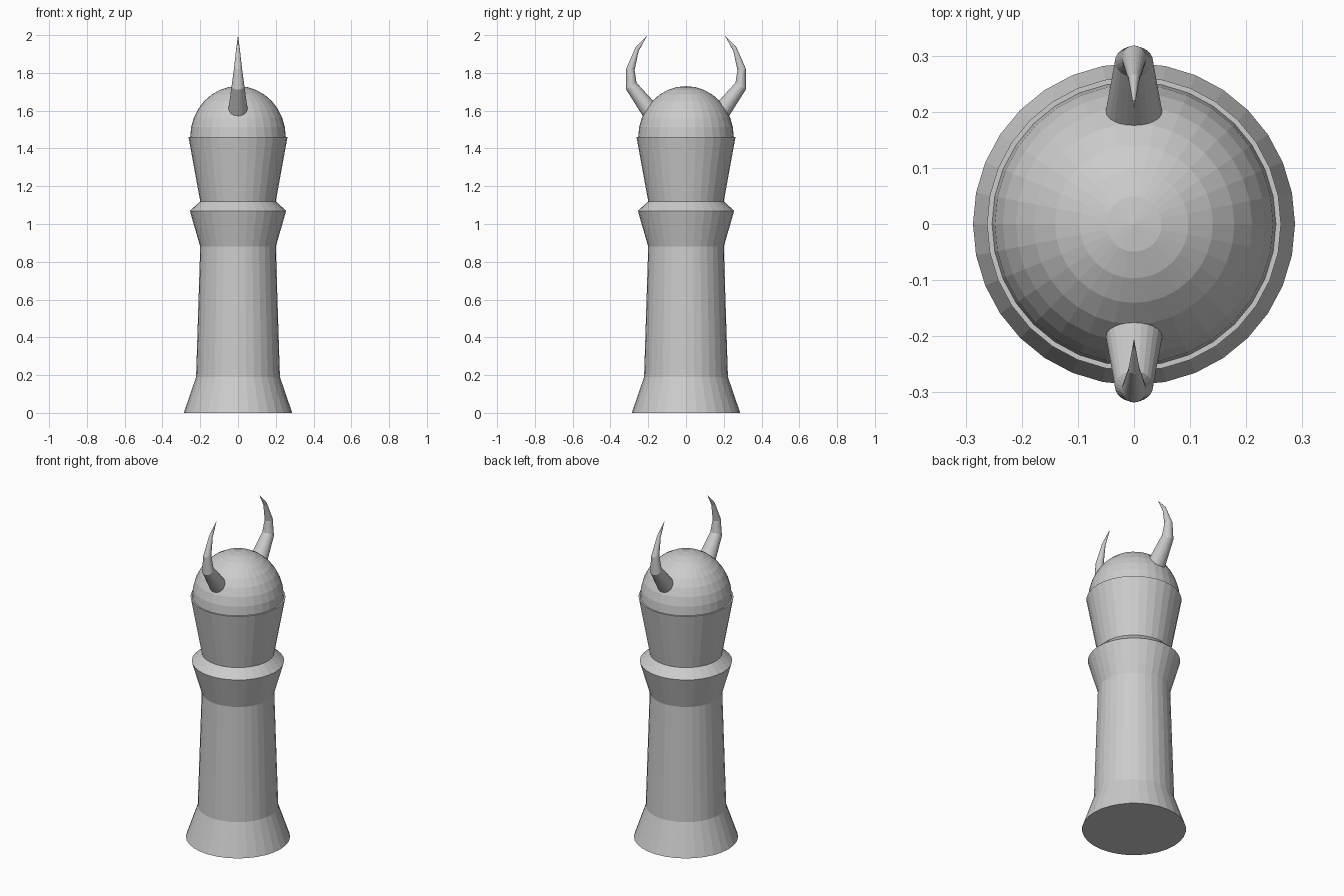
import bpy
from math import sin, cos, pi
from mathutils import Vector

if "Cube" in bpy.data.objects:
    bpy.data.objects.remove(bpy.data.objects["Cube"])


def make_object(name, verts, faces):
    mesh = bpy.data.meshes.new(name)
    mesh.from_pydata(verts, [], faces)
    mesh.update()
    obj = bpy.data.objects.new(name, mesh)
    bpy.context.collection.objects.link(obj)
    return obj


def skin_rings(name, rings, tip=None):
    """Join equal-sized rings into a closed tube, ending in a cap or a point."""
    n = len(rings[0])
    verts = [v for ring in rings for v in ring]
    faces = [list(range(n - 1, -1, -1))]
    for r in range(len(rings) - 1):
        a, b = r * n, (r + 1) * n
        for i in range(n):
            j = (i + 1) % n
            faces.append([a + i, a + j, b + j, b + i])
    last = (len(rings) - 1) * n
    if tip is None:
        faces.append([last + i for i in range(n)])
    else:
        verts.append(tip)
        faces += [[last + i, last + (i + 1) % n, len(verts) - 1] for i in range(n)]
    return make_object(name, verts, faces)


def lathe(name, profile, tip=None, sides=32):
    angles = [2 * pi * i / sides for i in range(sides)]
    rings = [[Vector((r * cos(a), r * sin(a), z)) for a in angles] for r, z in profile]
    return skin_rings(name, rings, tip)


# Turned tower body: foot, shaft, collar and cup
lathe("body", [(0.287, 0), (0.222, 0.19), (0.2, 0.88), (0.255, 1.07),
               (0.2, 1.12), (0.262, 1.46)])

# Half-round dome on top
STEPS = 8
dome = [(0.253 * cos(pi / 2 * i / STEPS), 1.46 + 0.27 * sin(pi / 2 * i / STEPS))
        for i in range(STEPS)]
lathe("dome", dome, Vector((0, 0, 1.73)))


# Curved horns: each ring is given by its outer and inner edge (y, z) and half-width
HORN = [((0.205, 1.535), (0.145, 1.62), 0.055),
        ((0.317, 1.712), (0.262, 1.748), 0.034),
        ((0.318, 1.82), (0.272, 1.815), 0.022),
        ((0.267, 1.935), (0.251, 1.915), 0.010)]


def horn(name, side, sides=24):
    rings = []
    for outer, inner, half in HORN:
        o, i = Vector((0, side * outer[0], outer[1])), Vector((0, side * inner[0], inner[1]))
        mid, arm = (o + i) / 2, (o - i) / 2
        rings.append([mid + arm * cos(2 * pi * k / sides)
                      + Vector((side * half * sin(2 * pi * k / sides), 0, 0))
                      for k in range(sides)])
    obj = skin_rings(name, rings, Vector((0, side * 0.204, 2.0)))
    # Make normals face outward
    import bmesh
    bm = bmesh.new()
    bm.from_mesh(obj.data)
    bmesh.ops.recalc_face_normals(bm, faces=bm.faces)
    bm.to_mesh(obj.data)
    bm.free()


horn("horn_front", -1)
horn("horn_back", 1)
